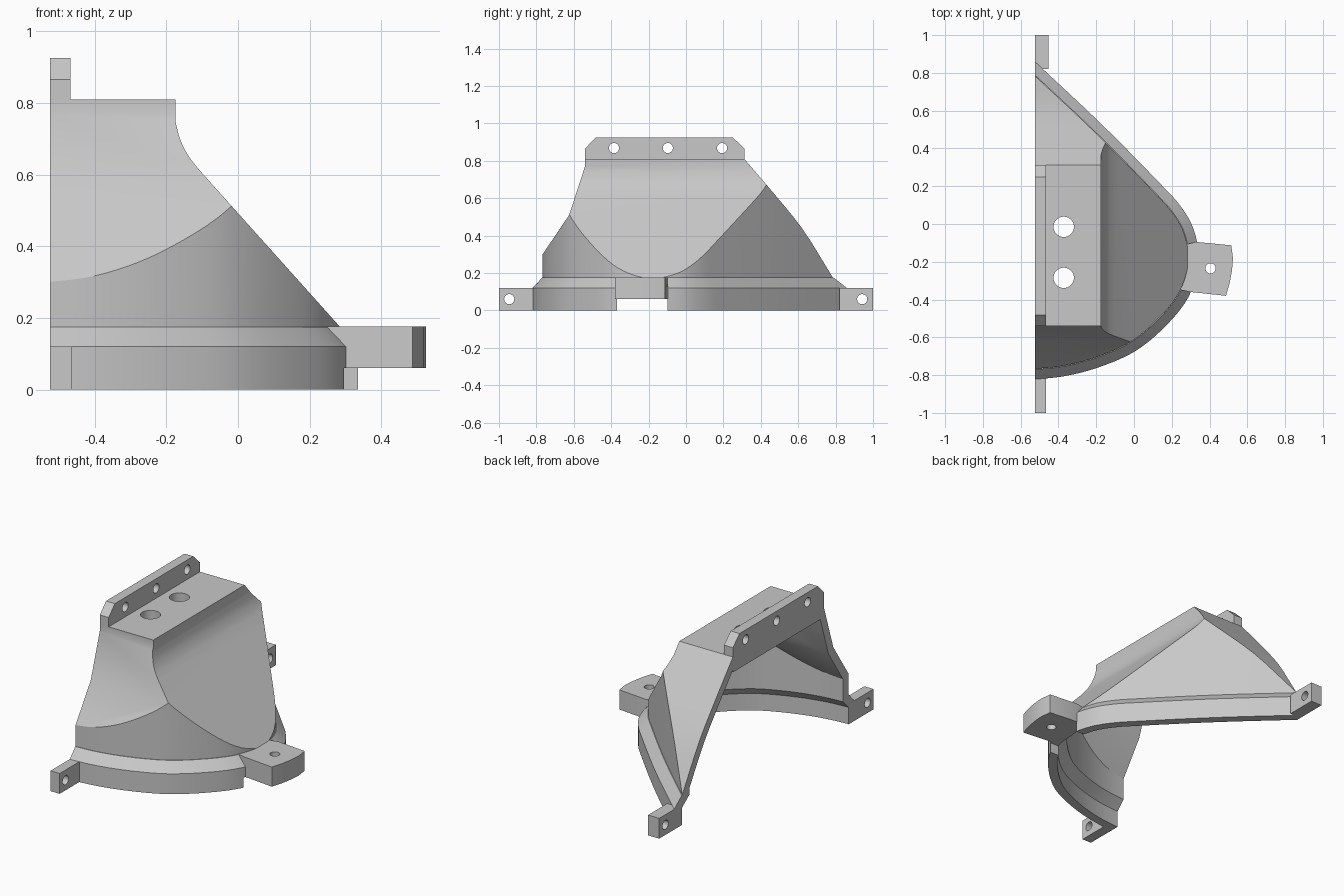
import bpy, bmesh, math
from mathutils import Vector

if "Cube" in bpy.data.objects:
    bpy.data.objects.remove(bpy.data.objects["Cube"], do_unlink=True)

grey = bpy.data.materials.new("plain_grey")
grey.use_nodes = True
grey.diffuse_color = (0.58, 0.58, 0.58, 1)
grey.node_tree.nodes["Principled BSDF"].inputs["Base Color"].default_value = (0.58, 0.58, 0.58, 1)

CUT = -0.525      # open side plane
WALL = 0.05


def loft(name, layers, axis="z"):
    """Closed solid through equal-length outlines, each given with its height along the axis."""
    place = {"z": lambda a, b, c: (a, b, c),
             "y": lambda a, b, c: (a, c, b),
             "x": lambda a, b, c: (c, a, b)}[axis]
    bm = bmesh.new()
    rings = [[bm.verts.new(place(a, b, c)) for a, b in pts] for pts, c in layers]
    n = len(rings[0])
    bm.faces.new(rings[0])
    bm.faces.new(rings[-1])
    for lo, hi in zip(rings, rings[1:]):
        for i in range(n):
            j = (i + 1) % n
            bm.faces.new((lo[i], lo[j], hi[j], hi[i]))
    bmesh.ops.recalc_face_normals(bm, faces=bm.faces)
    me = bpy.data.meshes.new(name)
    bm.to_mesh(me)
    bm.free()
    me.materials.append(grey)
    ob = bpy.data.objects.new(name, me)
    bpy.context.collection.objects.link(ob)
    return ob


def prism(name, pts, axis, lo, hi):
    return loft(name, [(pts, lo), (pts, hi)], axis)


def box(name, x, y, z):
    return prism(name, [(x[0], y[0]), (x[1], y[0]), (x[1], y[1]), (x[0], y[1])], "z", *z)


def combine(ob, other, op):
    """Apply a boolean with the first solver that gives a result, then discard the second solid."""
    for solver in ("MANIFOLD", "EXACT", "FLOAT"):
        mod = ob.modifiers.new(op, "BOOLEAN")
        mod.operation, mod.solver, mod.object = op, solver, other
        deps = bpy.context.evaluated_depsgraph_get()
        deps.update()
        me = bpy.data.meshes.new_from_object(ob.evaluated_get(deps))
        ob.modifiers.clear()
        if len(me.vertices) not in (0, len(ob.data.vertices)):
            ob.data = me
            break
    bpy.data.objects.remove(other, do_unlink=True)
    return ob


def drill(ob, centre, r, axis, lo, hi):
    ring = [(centre[0] + r * math.cos(k * math.tau / 32),
             centre[1] + r * math.sin(k * math.tau / 32)) for k in range(32)]
    combine(ob, prism("drill", ring, axis, lo, hi), "DIFFERENCE")


def smooth_path(pts, steps=5):
    """Catmull-Rom through the points."""
    p = [Vector(q) for q in pts]
    p = [2 * p[0] - p[1]] + p + [2 * p[-1] - p[-2]]
    out = []
    for a, b, c, d in zip(p, p[1:], p[2:], p[3:]):
        for k in range(steps):
            t = k / steps
            out.append(0.5 * (2 * b + (c - a) * t + (2 * a - 5 * b + 4 * c - d) * t * t
                              + (3 * b - a - 3 * c + d) * t ** 3))
    return out + [p[-2]]


def offset(pts, dist):
    """Mitred offset of an open counter-clockwise path; positive is outward."""
    p = [Vector(q) for q in pts]
    nor = [Vector((b.y - a.y, a.x - b.x)).normalized() for a, b in zip(p, p[1:])]
    out = []
    for i, q in enumerate(p):
        n0, n1 = nor[max(i - 1, 0)], nor[min(i, len(nor) - 1)]
        out.append(q + (n0 + n1) * (dist / (1 + n0.dot(n1))))
    return out


def closed_below(pts):
    return list(pts) + [Vector((pts[-1].x, -0.3)), Vector((pts[0].x, -0.3))]


# Plan outline, side slope and front/back slope of the hood
plan = smooth_path([(-0.7, -0.768), (-0.525, -0.766), (-0.37, -0.75), (-0.2, -0.705), (-0.02, -0.625),
                    (0.13, -0.5), (0.24, -0.36), (0.288, -0.2), (0.265, -0.05), (0.2, 0.065),
                    (0.09, 0.185), (-0.12, 0.4), (-0.3, 0.575), (-0.525, 0.785), (-0.7, 0.95)])
side = smooth_path([(-0.11, 0.615), (-0.14, 0.655), (-0.162, 0.7), (-0.175, 0.75)], 4)
side = [Vector((0.36, 0.091))] + side + [Vector((-0.175, 0.81)), Vector((-1.6, 0.81))]
slope = smooth_path([(0.84, 0.08), (0.785, 0.175), (0.74, 0.25), (0.62, 0.44), (0.47, 0.625), (0.312, 0.81)], 3)
slope += [Vector(q) for q in ((-0.54, 0.81), (-0.54, 0.77), (-0.625, 0.51), (-0.77, 0.295), (-0.9, 0.1))]


def outline(dist, reach):
    """Offset plan closed well past the open side."""
    pts = offset(plan, dist)
    return pts + [Vector((-reach, pts[-1].y)), Vector((-reach, pts[0].y))]


def hood(name, inset, bottom, reach):
    ob = prism(name, outline(-inset, reach), "z", bottom, 1)
    combine(ob, prism("side", closed_below(offset(side, -inset)), "y", -2, 2), "INTERSECT")
    return combine(ob, prism("slope", closed_below(offset(slope, -inset)), "x", -3, 3), "INTERSECT")


# Hood shell with bevelled base rim
shell = hood("hood_shell", 0, 0.05, 0.9)
combine(shell, loft("rim", [(outline(0.055, 0.95), 0), (outline(0.055, 0.95), 0.12),
                            (outline(0.003, 0.95), 0.175)]), "UNION")
combine(shell, hood("hollow", WALL, -0.15, 1.1), "DIFFERENCE")
combine(shell, loft("rim_hollow", [(outline(0.003, 1.2), -0.1), (outline(0.003, 1.2), 0.1),
                                   (outline(-WALL - 0.002, 1.2), 0.155)]), "DIFFERENCE")
combine(shell, box("open_side", (-3, CUT), (-3, 3), (-1, 2)), "DIFFERENCE")
combine(shell, box("notch", (0.05, 0.8), (-0.37, -0.1), (-0.1, 0.06)), "DIFFERENCE")
for y in (-0.015, -0.285):
    drill(shell, (-0.372, y), 0.054, "z", 0.6, 1)

# Upright mounting flange on the roof
flange = prism("top_flange", [(-0.54, 0.72), (0.312, 0.72), (0.312, 0.865), (0.25, 0.925),
                              (-0.482, 0.925), (-0.54, 0.865)], "x", CUT, -0.467)
for y in (-0.385, -0.097, 0.193):
    drill(flange, (y, 0.868), 0.027, "x", -1, 0)

# Foot lugs at both ends of the rim
front_lug = box("front_lug", (CUT, -0.465), (-1, -0.775), (0, 0.12))
back_lug = box("back_lug", (CUT, -0.452), (0.82, 1), (0, 0.12))
drill(front_lug, (-0.945, 0.06), 0.027, "x", -1, 0)
drill(back_lug, (0.942, 0.06), 0.027, "x", -1, 0)

# Side tab with a curved outer end
tab = prism("side_tab", [(0.25, -0.35), (0.3, -0.36), (0.487, -0.38), (0.507, -0.31), (0.519, -0.245),
                         (0.524, -0.18), (0.515, -0.113), (0.33, -0.095), (0.27, -0.11)], "z", 0.06, 0.176)
drill(tab, (0.405, -0.235), 0.027, "z", -1, 1)

# Smooth curved walls, keep edges crisp
for ob in bpy.context.selected_objects:
    ob.select_set(False)
for ob in (shell, flange, front_lug, back_lug, tab):
    ob.select_set(True)
    bpy.context.view_layer.objects.active = ob
bpy.ops.object.shade_smooth_by_angle(angle=math.radians(28))
